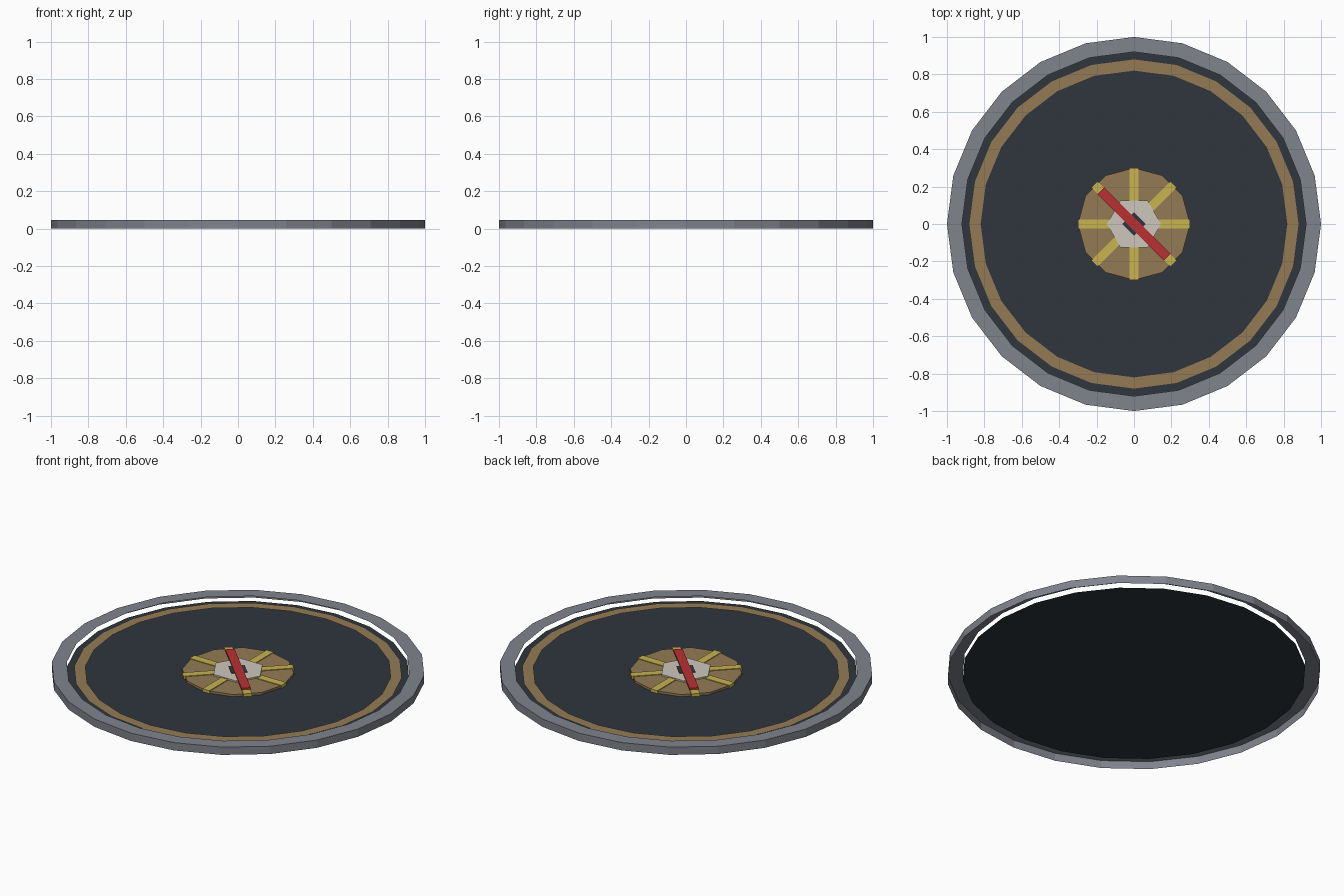
import bpy, bmesh, math
from mathutils import Matrix

cube = bpy.data.objects.get("Cube")
if cube:
    bpy.data.objects.remove(cube, do_unlink=True)


def linear(c):
    c /= 255
    return c / 12.92 if c <= 0.04045 else ((c + 0.055) / 1.055) ** 2.4


def material(name, r, g, b):
    colour = (linear(r), linear(g), linear(b), 1)
    m = bpy.data.materials.new(name)
    m.use_nodes = True
    m.diffuse_color = colour
    shader = next(n for n in m.node_tree.nodes if n.type == 'BSDF_PRINCIPLED')
    shader.inputs["Base Color"].default_value = colour
    return m


steel = material("steel grey", 128, 131, 140)
slate = material("dark slate", 46, 54, 60)
bronze = material("bronze tan", 148, 122, 84)
yellow = material("dull yellow", 200, 180, 78)
ivory = material("pale ivory", 205, 199, 188)
red = material("signal red", 186, 48, 50)


def finish(name, bm, mat):
    mesh = bpy.data.meshes.new(name)
    bm.to_mesh(mesh)
    bm.free()
    mesh.materials.append(mat)
    obj = bpy.data.objects.new(name, mesh)
    bpy.context.collection.objects.link(obj)
    return obj


def lathe(name, profile, sides, mat):
    """Open faceted surface swept from (radius, height) points."""
    bm = bmesh.new()
    loops = [[bm.verts.new((r * math.cos(math.tau * i / sides),
                            r * math.sin(math.tau * i / sides), z))
              for i in range(sides)] for r, z in profile]
    for a, b in zip(loops, loops[1:]):
        for i in range(sides):
            j = (i + 1) % sides
            bm.faces.new((a[i], a[j], b[j], b[i]))
    return finish(name, bm, mat)


def prism(name, radius, low, high, sides, mat):
    """Upright prism with a corner on the x axis."""
    bm = bmesh.new()
    rim = [bm.verts.new((radius * math.cos(math.tau * i / sides),
                         radius * math.sin(math.tau * i / sides), low))
           for i in range(sides)]
    base = bm.faces.new(rim)
    if high > low:
        top = bmesh.ops.extrude_face_region(bm, geom=[base], use_keep_orig=True)
        for v in top["geom"]:
            if isinstance(v, bmesh.types.BMVert):
                v.co.z = high
        bmesh.ops.recalc_face_normals(bm, faces=bm.faces)
    return finish(name, bm, mat)


def bar(name, length, width, low, high, degrees, mat):
    bm = bmesh.new()
    turn = Matrix.Rotation(math.radians(degrees), 4, 'Z')
    place = Matrix.Translation((0, 0, (low + high) / 2))
    size = Matrix.Diagonal((length, width, high - low, 1))
    bmesh.ops.create_cube(bm, size=1, matrix=place @ turn @ size)
    return finish(name, bm, mat)


# Rim: outer wall and flat top only, open underneath
lathe("outer_rim", [(1, 0), (1, 0.046), (0.92, 0.046)], 24, steel)

# Thin floor plate and its inlaid ring
prism("floor_plate", 0.92, 0.017, 0.017, 24, slate)
lathe("inlay_ring", [(0.88, 0.025), (0.82, 0.025)], 24, bronze)

# Hub with crossing ribs
prism("hub", 0.3, 0.018, 0.031, 12, bronze)
for n in range(4):
    bar(f"hub_rib_{n + 1}", 0.6, 0.046, 0.018, 0.035, 45 * n, yellow)

# Centre cap, pivot and pointer bar
prism("centre_cap", 0.145, 0.02, 0.04, 6, ivory)
prism("pivot_block", 0.062, 0.03, 0.043, 4, slate)
bar("pointer_bar", 0.5, 0.05, 0.036, 0.046, -45, red)
